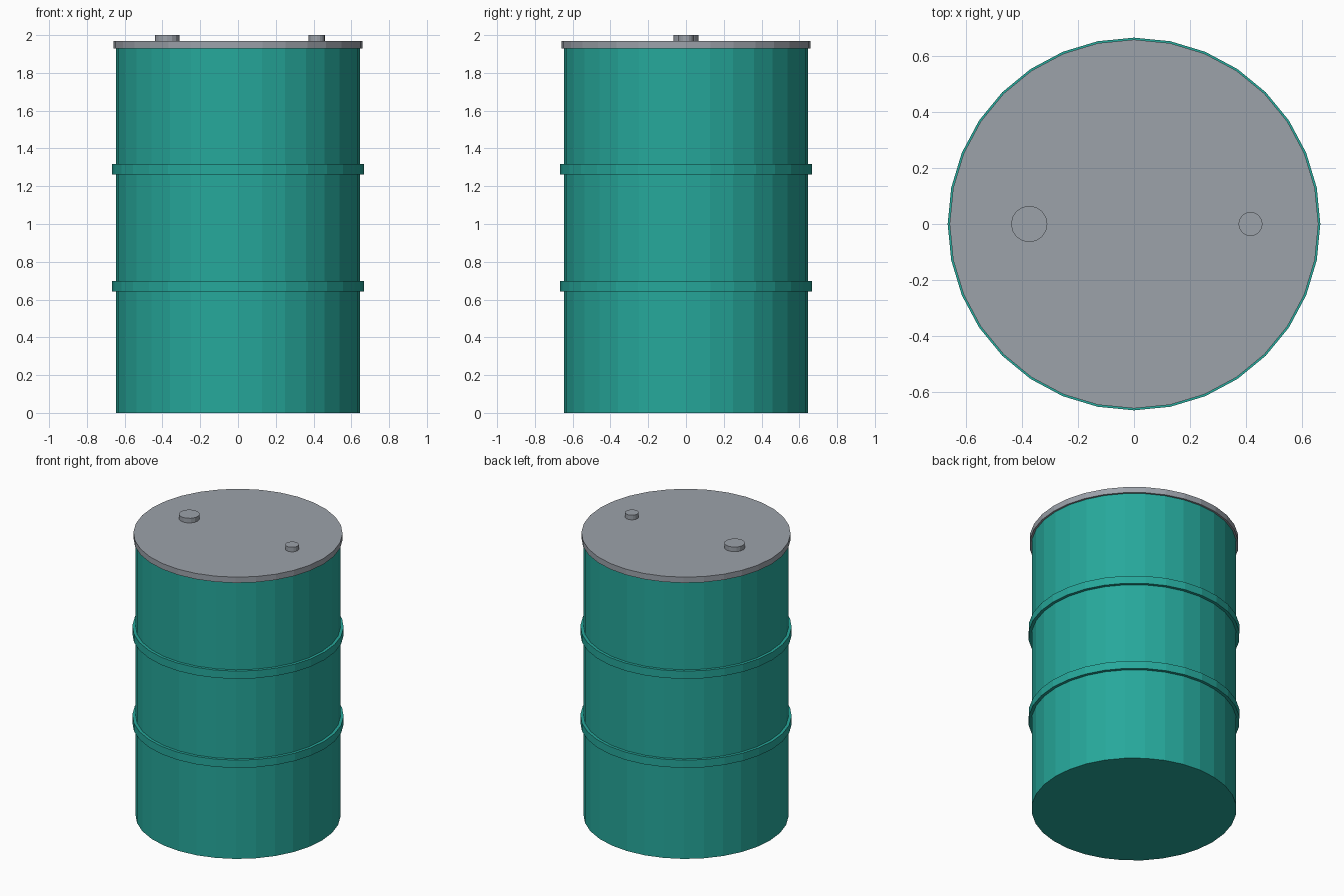
import bpy

if "Cube" in bpy.data.objects:
    bpy.data.objects.remove(bpy.data.objects["Cube"])


def material(name, srgb):
    """Flat colour from 0-255 sRGB, stored as linear."""
    lin = [((c / 255 + 0.055) / 1.055) ** 2.4 for c in srgb]
    m = bpy.data.materials.new(name)
    m.diffuse_color = (*lin, 1)
    m.use_nodes = True
    m.node_tree.nodes["Principled BSDF"].inputs["Base Color"].default_value = m.diffuse_color
    return m


teal = material("teal paint", (38, 168, 155))
grey = material("grey metal", (156, 162, 170))


def disc(name, radius, z0, z1, mat, x=0.0, sides=32):
    """Upright closed cylinder between two heights, with a corner on the x axis."""
    bpy.ops.mesh.primitive_cylinder_add(
        vertices=sides, radius=radius, depth=z1 - z0, location=(x, 0, (z0 + z1) / 2))
    ob = bpy.context.object
    ob.name = name
    ob.data.materials.append(mat)
    return ob


# Drum body and its two rolling hoops
disc("drum_body", 0.647, 0, 1.935, teal)
for label, z in (("lower", 0.67), ("upper", 1.29)):
    disc(label + "_hoop", 0.667, z - 0.027, z + 0.027, teal)

# Lid with a large and a small bung
disc("lid", 0.66, 1.928, 1.968, grey)
disc("large_bung", 0.065, 1.96, 2.0, grey, x=-0.375, sides=16)
disc("small_bung", 0.043, 1.96, 2.0, grey, x=0.417, sides=16)
